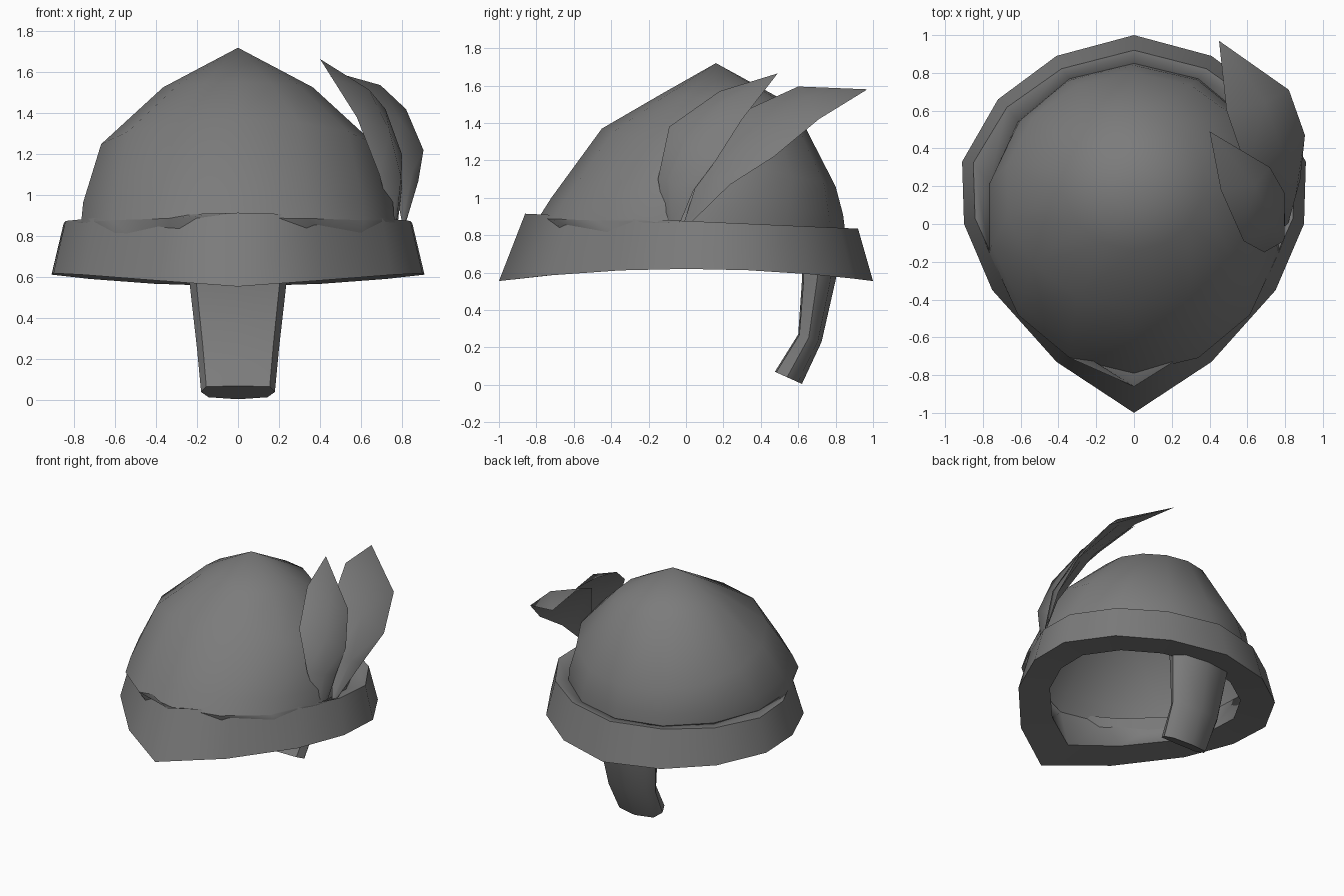
import bpy, bmesh
from math import sin, cos, pi, radians
from mathutils import Vector

cube = bpy.data.objects.get("Cube")
if cube:
    bpy.data.objects.remove(cube, do_unlink=True)

felt = bpy.data.materials.new("dark_grey")
felt.use_nodes = True
GREY = (0.2, 0.2, 0.2, 1)
felt.diffuse_color = GREY
felt.node_tree.nodes["Principled BSDF"].inputs["Base Color"].default_value = GREY


def loft(name, rings, caps=False, loop=False, angle=70):
    """Skin a list of equally long closed rings."""
    bm = bmesh.new()
    rows = [[bm.verts.new(p) for p in ring] for ring in rings]
    n = len(rows[0])
    pairs = list(zip(rows, rows[1:]))
    if loop:
        pairs.append((rows[-1], rows[0]))
    for a, b in pairs:
        for i in range(n):
            j = (i + 1) % n
            bm.faces.new((a[i], a[j], b[j], b[i]))
    if caps:
        bm.faces.new(rows[0])
        bm.faces.new(rows[-1])
    bmesh.ops.remove_doubles(bm, verts=bm.verts, dist=0.0005)
    bmesh.ops.recalc_face_normals(bm, faces=bm.faces)
    me = bpy.data.meshes.new(name)
    bm.to_mesh(me)
    bm.free()
    me.materials.append(felt)
    ob = bpy.data.objects.new(name, me)
    bpy.context.collection.objects.link(ob)
    bpy.ops.object.select_all(action="DESELECT")
    ob.select_set(True)
    bpy.context.view_layer.objects.active = ob
    bpy.ops.object.shade_smooth_by_angle(angle=radians(angle))
    return ob


SIDES = 14


def oval(half_width, front, back):
    """Tilted oval; front and back are (y, z)."""
    pts = []
    for i in range(SIDES):
        a = 2 * pi * i / SIDES
        t = (1 + cos(a)) / 2
        pts.append((half_width * sin(a),
                    front[0] + (back[0] - front[0]) * t,
                    front[1] + (back[1] - front[1]) * t))
    return pts


# Crown: tilted ovals from the peak down to the brim
crown_rings = [
    oval(0, (0.16, 1.72), (0.16, 1.72)),
    oval(0.375, (-0.14, 1.55), (0.58, 1.49)),
    oval(0.685, (-0.45, 1.37), (0.80, 1.06)),
    oval(0.775, (-0.72, 1.00), (0.84, 0.91)),
    oval(0.785, (-0.79, 0.89), (0.85, 0.83)),
]
loft("crown", crown_rings)

# Brim: pointed outline, mirrored, with a sloping outer wall
half = [(0, 1), (.41, .89), (.72, .66), (.91, .33),
        (.90, 0), (.75, -.35), (.41, -.73), (0, -1)]
outline = half + [(-x, y) for x, y in half[-2:0:-1]]
top = [(x * .935, y * .89 + .03, .875 - .04 * y) for x, y in outline]
bottom = [(x, y, .62 - .065 * y * y) for x, y in outline]
inner = [(x * .75, y * .73 + .02, .63 - .04 * y * y) for x, y in outline]
loft("brim", [crown_rings[-1], top, bottom, inner], loop=True)


# Hair tail: bent, tapering, with a ridged back
def tail_ring(w, front, back):
    def at(x, t):
        return (x, front[0] + (back[0] - front[0]) * t,
                front[1] + (back[1] - front[1]) * t)
    return [at(-w * .86, .05), at(0, 0), at(w * .86, .05), at(w, .45),
            at(w * .8, .85), at(0, 1), at(-w * .8, .85), at(-w, .45)]


loft("hair_tail", [
    tail_ring(.245, (.62, .68), (.82, .68)),
    tail_ring(.235, (.62, .56), (.80, .56)),
    tail_ring(.20, (.60, .27), (.725, .23)),
    tail_ring(.18, (.475, .07), (.62, .005)),
], caps=True, angle=50)


# Feathers: two edges with a raised rib between them
def feather(name, edge_a, edge_b, tip, bulge):
    rings = []
    for k, (a, b) in enumerate(zip(edge_a, edge_b)):
        a, b = Vector(a), Vector(b)
        mid = (a + b) / 2
        out = Vector(bulge) * (0.2 if k == 0 else 1)
        rings.append([a, mid + out, b, mid + out * 0.25])
    rings.append([Vector(tip)] * 4)
    loft(name, rings, angle=60)


feather("front_feather",
        [(.75, -.11, .87), (.69, -.15, 1.1), (.58, -.09, 1.38), (.46, .18, 1.57)],
        [(.78, -.03, .87), (.80, .04, 1.04), (.80, .16, 1.2), (.72, .30, 1.42)],
        (.40, .49, 1.665), (.05, -.035, .02))
feather("rear_feather",
        [(.80, -.01, .87), (.75, .07, 1.12), (.60, .28, 1.45), (.49, .60, 1.595)],
        [(.82, .03, .87), (.88, .235, 1.07), (.905, .47, 1.22), (.82, .71, 1.42)],
        (.45, .97, 1.58), (.04, -.01, .03))
